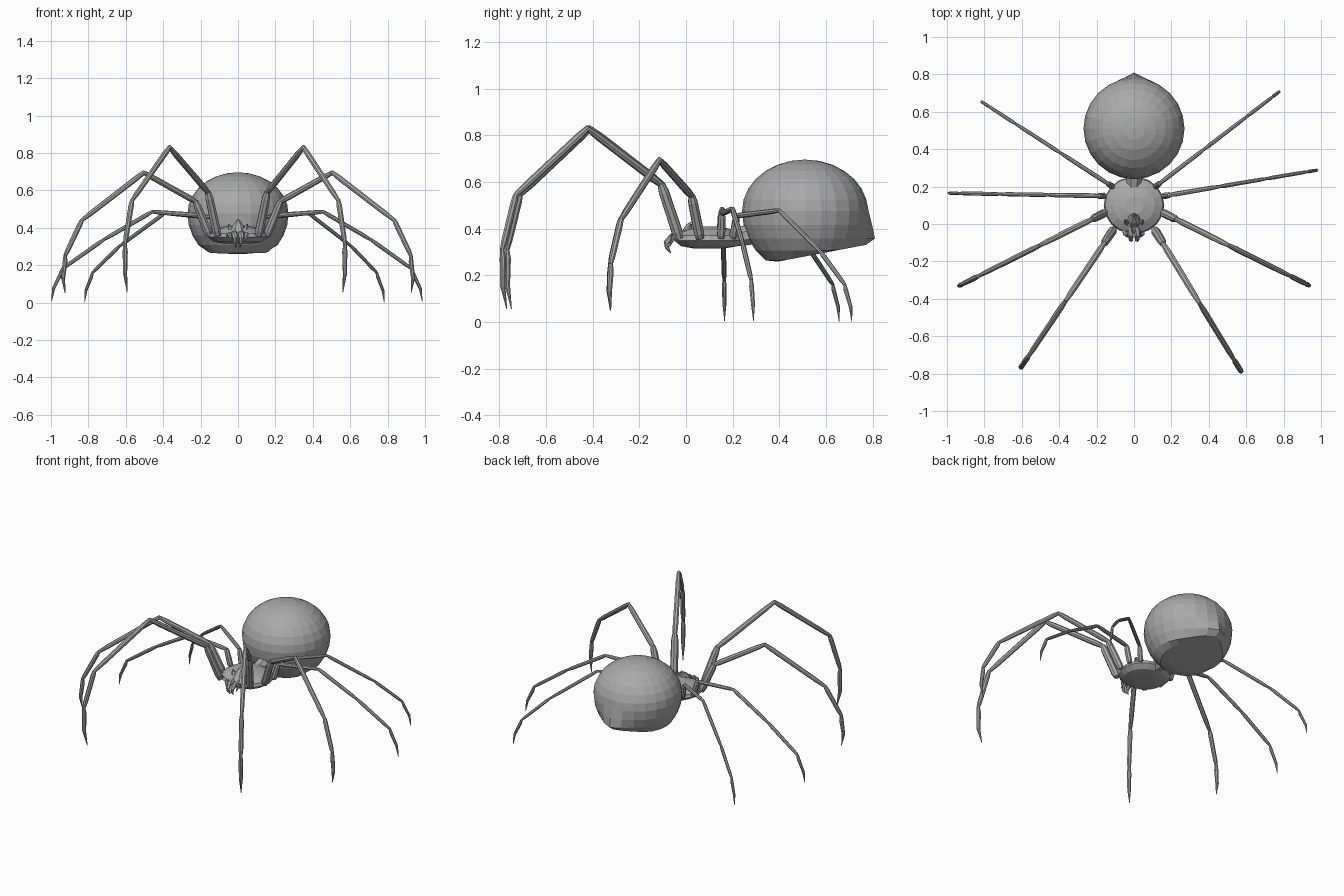
import bpy, bmesh, math
from mathutils import Vector

cube = bpy.data.objects.get("Cube")
if cube:
    bpy.data.objects.remove(cube, do_unlink=True)

grey = bpy.data.materials.new("spider_grey")
grey.use_nodes = True
grey.diffuse_color = (0.4, 0.4, 0.4, 1)
grey.node_tree.nodes["Principled BSDF"].inputs["Base Color"].default_value = (0.4, 0.4, 0.4, 1)


def finish(bm, name):
    bmesh.ops.recalc_face_normals(bm, faces=bm.faces)
    mesh = bpy.data.meshes.new(name)
    bm.to_mesh(mesh)
    bm.free()
    mesh.materials.append(grey)
    obj = bpy.data.objects.new(name, mesh)
    bpy.context.collection.objects.link(obj)
    return obj


def tube(bm, points, radii, sides=8):
    """Faceted tube through points, one radius for each, capped at both ends."""
    points = [Vector(p) for p in points]
    rings = []
    for i, (p, r) in enumerate(zip(points, radii)):
        axis = points[min(i + 1, len(points) - 1)] - points[max(i - 1, 0)]
        u = axis.cross(Vector((0.31, 0.95, 0.05))).normalized()
        v = axis.cross(u).normalized()
        rings.append([bm.verts.new(p + r * (u * math.cos(a) + v * math.sin(a)))
                      for a in (k * math.tau / sides for k in range(sides))])
    for low, high in zip(rings, rings[1:]):
        for k in range(sides):
            n = (k + 1) % sides
            bm.faces.new((low[k], low[n], high[n], high[k]))
    bm.faces.new(rings[0][::-1])
    bm.faces.new(rings[-1])


# Abdomen: a globe with a slanted flat belly and a pointed rear
bm = bmesh.new()
bmesh.ops.create_uvsphere(bm, u_segments=24, v_segments=14, radius=0.27)
for v in bm.verts:
    x, y, z = v.co
    z = 0.475 + z * (0.82 if z > 0 else 1)
    if y > 0:
        y += 0.06 * math.exp(-(x / 0.08) ** 2 - ((z - 0.34) / 0.08) ** 2)
    y += 0.51
    v.co = (x, y, max(z, 0.26 + 0.19 * (y - 0.4)))
finish(bm, "abdomen")

# Carapace: a shallow dome over a flat underside
bm = bmesh.new()
profile = [(0.07, 0.315), (0.13, 0.325), (0.162, 0.35), (0.155, 0.37), (0.11, 0.395), (0.05, 0.41)]
rings = []
for r, z in profile:
    rings.append([bm.verts.new((r * math.cos(a), 0.1 + 0.95 * r * math.sin(a), z))
                  for a in (k * math.tau / 18 for k in range(18))])
for low, high in zip(rings, rings[1:]):
    for k in range(18):
        n = (k + 1) % 18
        bm.faces.new((low[k], low[n], high[n], high[k]))
bm.faces.new(rings[0][::-1])
bm.faces.new(rings[-1])
finish(bm, "carapace")

# Waist joining the two body parts
bm = bmesh.new()
tube(bm, [(0, 0.2, 0.36), (0, 0.3, 0.38)], [0.04, 0.05])
finish(bm, "waist")

# Head: a pointed mound with small horns beside it
bm = bmesh.new()
tube(bm, [(0, 0.02, 0.36), (0, 0.03, 0.41), (0, 0.05, 0.445)], [0.055, 0.03, 0.004])
for s in (-1, 1):
    tube(bm, [(s * 0.03, 0, 0.36), (s * 0.05, 0.02, 0.42)], [0.025, 0.003], 6)
finish(bm, "head")

for s, side in ((1, "left"), (-1, "right")):
    # Jaw with a hooked fang
    bm = bmesh.new()
    tube(bm, [(s * 0.02, -0.01, 0.37), (s * 0.018, -0.06, 0.365), (s * 0.016, -0.085, 0.34),
              (s * 0.014, -0.082, 0.32), (s * 0.011, -0.065, 0.295)],
         [0.018, 0.016, 0.012, 0.009, 0.002], 6)
    finish(bm, side + "_fang")
    # Short feeler
    bm = bmesh.new()
    tube(bm, [(s * 0.06, -0.01, 0.36), (s * 0.045, -0.055, 0.365), (s * 0.035, -0.07, 0.325)],
         [0.013, 0.012, 0.003], 6)
    finish(bm, side + "_feeler")

# Legs: base, left and right foot, thickness, then (reach, height) at each joint
legs = {
    "front": ((0.11, -0.03), (0.58, -0.80), (-0.61, -0.775), 0.017,
              [(0, 0.36), (0.09, 0.59), (0.46, 0.83), (0.82, 0.545), (0.888, 0.31), (0.865, 0.055)]),
    "second": ((0.155, 0.06), (0.93, -0.325), (-0.935, -0.33), 0.016,
               [(0, 0.36), (0.08, 0.54), (0.39, 0.695), (0.76, 0.44), (0.86, 0.25), (0.86, 0.05)]),
    "third": ((0.16, 0.15), (0.99, 0.29), (-0.995, 0.165), 0.0125,
              [(0, 0.36), (0.03, 0.465), (0.30, 0.485), (0.56, 0.335), (0.78, 0.18), (0.837, 0.005)]),
    "rear": ((0.115, 0.2), (0.78, 0.71), (-0.825, 0.66), 0.0115,
             [(0, 0.36), (0.03, 0.455), (0.33, 0.478), (0.62, 0.30), (0.79, 0.16), (0.84, 0.0)]),
}
for name, (base, left_foot, right_foot, thick, joints) in legs.items():
    for s, side, foot in ((1, "left", left_foot), (-1, "right", right_foot)):
        start = Vector((s * base[0], base[1], 0))
        out = (Vector((foot[0], foot[1], 0)) - start).normalized()
        path = [start + out * r + Vector((0, 0, z)) for r, z in joints]
        bm = bmesh.new()
        for i, width in enumerate((1.45, 1.05, 0.95, 0.9)):
            a, b = path[i], path[i + 1]
            w = thick * width
            tube(bm, [a.lerp(b, t) for t in (-0.01, 0.12, 0.85, 1.01)],
                 [w * 0.75, w, w * 0.92, w * 0.65])
        # Last segment bows outward and ends in a claw
        a, b = path[4], path[5]
        bow = out * 0.012
        tube(bm, [a, a.lerp(b, 0.15), a.lerp(b, 0.6) + bow, b],
             [thick * 0.6, thick * 0.85, thick * 0.7, thick * 0.1])
        finish(bm, f"{side}_{name}_leg")
